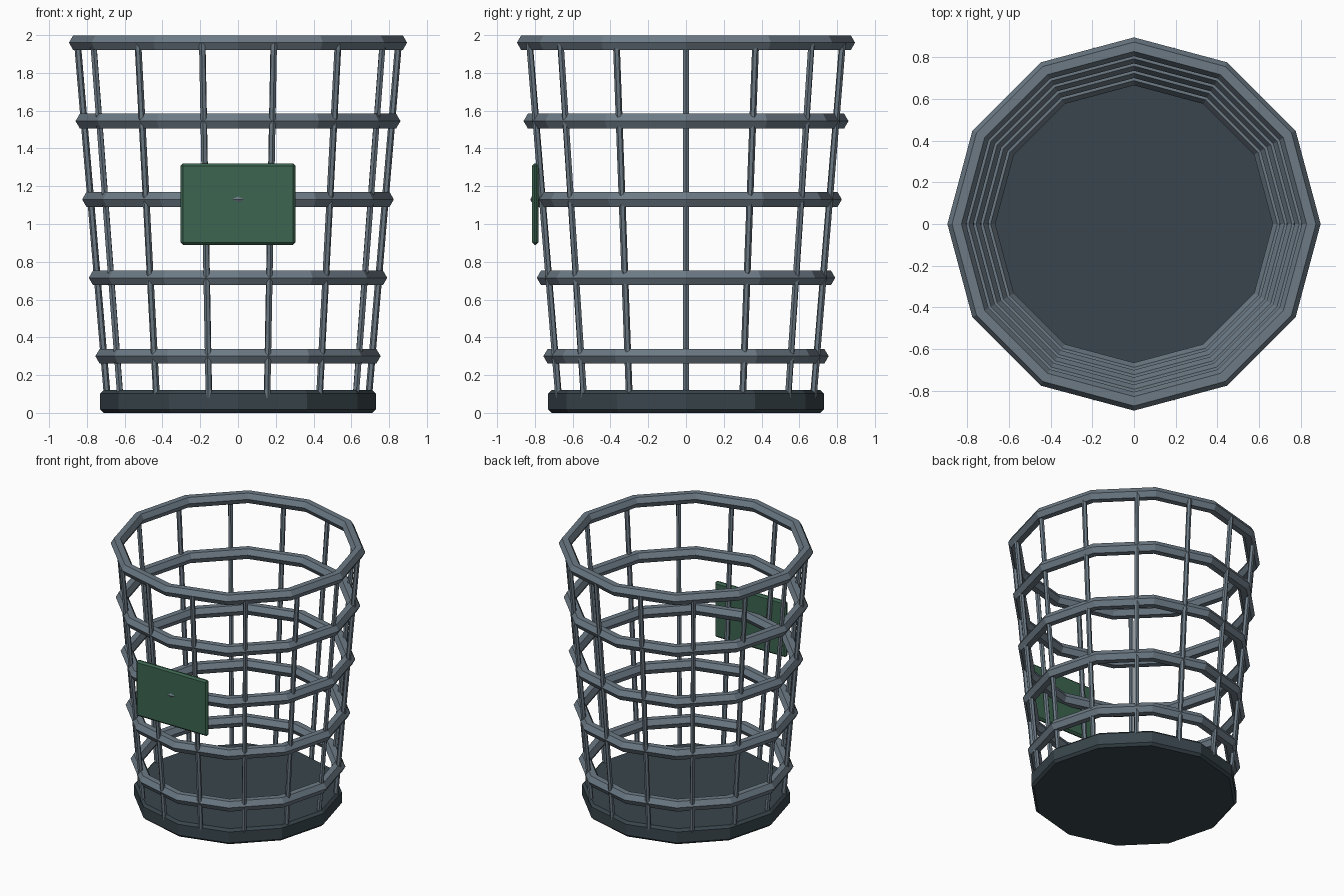
import bpy
import math
from mathutils import Vector

cube = bpy.data.objects.get("Cube")
if cube:
    bpy.data.objects.remove(cube, do_unlink=True)


def make_material(name, rgb):
    mat = bpy.data.materials.new(name)
    mat.use_nodes = True
    color = (*rgb, 1)
    mat.diffuse_color = color
    mat.node_tree.nodes["Principled BSDF"].inputs["Base Color"].default_value = color
    return mat


steel = make_material("steel grey", (0.15, 0.195, 0.235))
dark = make_material("dark slate", (0.04, 0.06, 0.072))
green = make_material("sign green", (0.045, 0.13, 0.08))


def finish(name, mat, bevel=0):
    obj = bpy.context.object
    obj.name = name
    obj.data.materials.append(mat)
    if bevel:
        mod = obj.modifiers.new("bevel", "BEVEL")
        mod.width = bevel
        mod.segments = 1
    return obj


BOTTOM, TOP, SIDES, RODS = 0.3, 1.96, 12, 14


def wall_radius(z):
    """Radius of the flared basket wall at a height."""
    return 0.71 + 0.14 * (z - BOTTOM) / (TOP - BOTTOM)


# Solid base
bpy.ops.mesh.primitive_cylinder_add(vertices=SIDES, radius=0.73, depth=0.12,
                                    location=(0, 0, 0.06))
finish("base", dark, 0.018)

# Horizontal hoops, hexagonal in section
for i in range(5):
    z = BOTTOM + (TOP - BOTTOM) * i / 4
    bpy.ops.mesh.primitive_torus_add(major_segments=SIDES, minor_segments=6,
                                     major_radius=wall_radius(z), minor_radius=0.045,
                                     location=(0, 0, z))
    finish(f"hoop_{i + 1}", steel)

# Slanted upright rods
for i in range(RODS):
    a = math.tau * i / RODS
    low, high = (Vector((math.cos(a) * wall_radius(z), math.sin(a) * wall_radius(z), z))
                 for z in (0.08, TOP))
    axis = high - low
    bpy.ops.mesh.primitive_cylinder_add(vertices=6, radius=0.018, depth=axis.length,
                                        location=(low + high) / 2)
    rod = finish(f"rod_{i + 1}", steel)
    rod.rotation_euler = axis.to_track_quat("Z", "Y").to_euler()

# Sign plate on the front
bpy.ops.mesh.primitive_cube_add(size=1, location=(0, -0.798, 1.105))
plate = finish("sign_plate", green, 0.013)
plate.scale = (0.61, 0.036, 0.43)
bpy.ops.object.transform_apply(location=False, rotation=False, scale=True)
